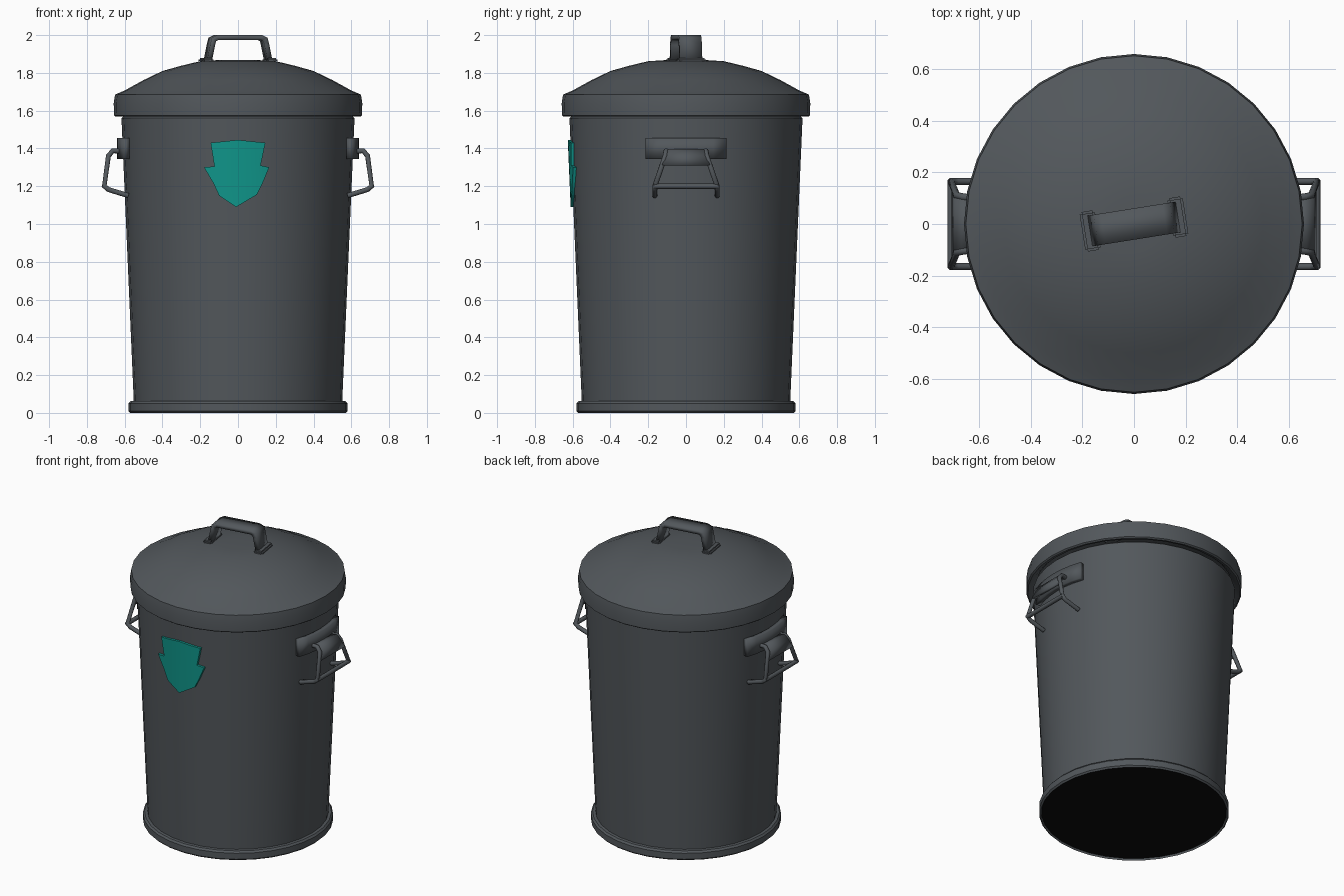
import bpy, bmesh, math
from mathutils import Vector, Matrix

cube = bpy.data.objects.get("Cube")
if cube:
    bpy.data.objects.remove(cube, do_unlink=True)


def material(name, rgb):
    m = bpy.data.materials.new(name)
    m.use_nodes = True
    m.diffuse_color = (*rgb, 1)
    bsdf = m.node_tree.nodes["Principled BSDF"]
    bsdf.inputs["Base Color"].default_value = (*rgb, 1)
    bsdf.inputs["Roughness"].default_value = 0.6
    return m


grey = material("dark grey metal", (0.085, 0.096, 0.106))
teal = material("teal paint", (0.005, 0.31, 0.26))
black = material("black underside", (0.004, 0.004, 0.004))


def finish(name, bm, mats, smooth=True):
    bmesh.ops.recalc_face_normals(bm, faces=bm.faces)
    mesh = bpy.data.meshes.new(name)
    bm.to_mesh(mesh)
    bm.free()
    ob = bpy.data.objects.new(name, mesh)
    bpy.context.collection.objects.link(ob)
    for m in mats:
        mesh.materials.append(m)
    if smooth:
        bpy.ops.object.select_all(action="DESELECT")
        bpy.context.view_layer.objects.active = ob
        ob.select_set(True)
        bpy.ops.object.shade_smooth_by_angle(angle=math.radians(35))
    return ob


def lathe(name, profile, mats=(grey,), dark=None):
    """Spin an (r, z) profile round the z axis."""
    bm = bmesh.new()
    vs = [bm.verts.new((0, r, z)) for r, z in profile]
    es = [bm.edges.new(p) for p in zip(vs, vs[1:])]
    bmesh.ops.spin(bm, geom=vs + es, cent=(0, 0, 0), axis=(0, 0, 1),
                   angle=math.tau, steps=32, use_duplicate=False)
    bmesh.ops.remove_doubles(bm, verts=bm.verts, dist=0.0005)
    if dark:
        for f in bm.faces:
            if dark(f.calc_center_median()):
                f.material_index = 1
    return finish(name, bm, mats)


def strip(name, path, halves, axis, thick, transform=None):
    """Bent sheet: a path widened along an axis and given thickness."""
    bm = bmesh.new()
    axis = Vector(axis)
    rows = [[bm.verts.new(Vector(p) + axis * h * k) for k in (-1, 1)]
            for p, h in zip(path, halves)]
    for a, b in zip(rows, rows[1:]):
        bm.faces.new((a[0], a[1], b[1], b[0]))
    if transform:
        bm.transform(transform)
    ob = finish(name, bm, [grey])
    sol = ob.modifiers.new("thickness", "SOLIDIFY")
    sol.thickness, sol.offset, sol.use_even_offset = thick, 0, True
    return ob


def rod(name, pts, radius):
    cu = bpy.data.curves.new(name, "CURVE")
    cu.dimensions = "3D"
    cu.bevel_depth, cu.bevel_resolution, cu.use_fill_caps = radius, 2, True
    sp = cu.splines.new("POLY")
    sp.points.add(len(pts) - 1)
    for p, co in zip(sp.points, pts):
        p.co = (*co, 1)
    cu.materials.append(grey)
    ob = bpy.data.objects.new(name, cu)
    bpy.context.collection.objects.link(ob)


def body_radius(z):
    return 0.552 + (z - 0.06) * 0.0433


# Can body with its foot ring
lathe("can_body", [(0, 0.012), (0.565, 0.012), (0.57, 0), (0.58, 0.01),
                   (0.58, 0.05), (0.57, 0.062), (0.552, 0.064),
                   (0.617, 1.56), (0.60, 1.575)],
      (grey, black), lambda c: c.z < 0.013 and c.xy.length < 0.5)

# Domed lid with overhanging rim
lathe("lid", [(0.6, 1.6), (0.625, 1.575), (0.648, 1.568), (0.657, 1.575),
              (0.658, 1.64), (0.651, 1.685), (0.635, 1.692), (0.6, 1.707),
              (0.5, 1.762), (0.4, 1.81), (0.3, 1.838), (0.2, 1.862),
              (0.1, 1.868), (0, 1.868)])

# Lid handle, slightly turned
turn = Matrix.Rotation(math.radians(9), 4, "Z")
half_arch = [(0.162, 1.865), (0.145, 1.95), (0.138, 1.977), (0.118, 1.987)]
arch = [(-x, 0, z) for x, z in half_arch] + [(x, 0, z) for x, z in reversed(half_arch)]
strip("lid_handle", arch, [0.06] * len(arch), (0, 1, 0), 0.026, turn)
for side, s in (("left", 1), ("right", -1)):
    bm = bmesh.new()
    bmesh.ops.create_cube(bm, size=1)
    bm.transform(turn @ Matrix.Translation((s * 0.172, 0, 1.867))
                 @ Matrix.Diagonal((0.06, 0.155, 0.026, 1)))
    bmesh.ops.bevel(bm, geom=bm.edges[:], offset=0.009, segments=2, affect="EDGES")
    finish(side + "_lid_handle_foot", bm, [grey])

# Side handles: curved plate, hanging sheet and bent rods
for side, s in (("left", 1), ("right", -1)):
    angles = [math.radians(-19.5 + 39 * i / 6) for i in range(7)]
    strip(side + "_handle_plate",
          [(s * 0.626 * math.cos(a), 0.626 * math.sin(a), 1.4) for a in angles],
          [0.056] * 7, (0, 0, 1), 0.03)
    strip(side + "_handle_sheet",
          [(s * x, 0, z) for x, z in ((0.625, 1.385), (0.665, 1.388), (0.688, 1.36), (0.698, 1.31))],
          [0.1, 0.105, 0.11, 0.127], (0, 1, 0), 0.016)
    for end, k in (("back", 1), ("front", -1)):
        rod(f"{side}_handle_{end}_arm",
            [(s * 0.625, k * 0.1, 1.385), (s * 0.663, k * 0.105, 1.388),
             (s * 0.686, k * 0.11, 1.36), (s * 0.708, k * 0.165, 1.2),
             (s * 0.685, k * 0.165, 1.182), (s * 0.58, k * 0.165, 1.15)], 0.014)
    rod(side + "_handle_grip", [(s * 0.708, -0.17, 1.2), (s * 0.708, 0.17, 1.2)], 0.014)

# Front badge wrapped on the body
outline = [(-0.145, 1.43), (-0.125, 1.305), (-0.18, 1.3), (-0.13, 1.215),
           (-0.1, 1.15), (-0.01, 1.09), (0.1, 1.155), (0.13, 1.215),
           (0.165, 1.3), (0.12, 1.31), (0.145, 1.43), (0, 1.445)]
bm = bmesh.new()
bm.faces.new([bm.verts.new((x, 0, z)) for x, z in outline])
for i in range(-3, 4):
    bmesh.ops.bisect_plane(bm, geom=bm.verts[:] + bm.edges[:] + bm.faces[:],
                           plane_co=(i * 0.045, 0, 0), plane_no=(1, 0, 0))
bmesh.ops.triangulate(bm, faces=bm.faces[:])
skin = bmesh.ops.extrude_face_region(bm, geom=bm.faces[:])["geom"]
front = {v for v in skin if isinstance(v, bmesh.types.BMVert)}
for v in bm.verts:
    r = body_radius(v.co.z) + (0.014 if v in front else -0.006)
    v.co.y = -math.sqrt(r * r - v.co.x ** 2)
finish("front_badge", bm, [teal])
